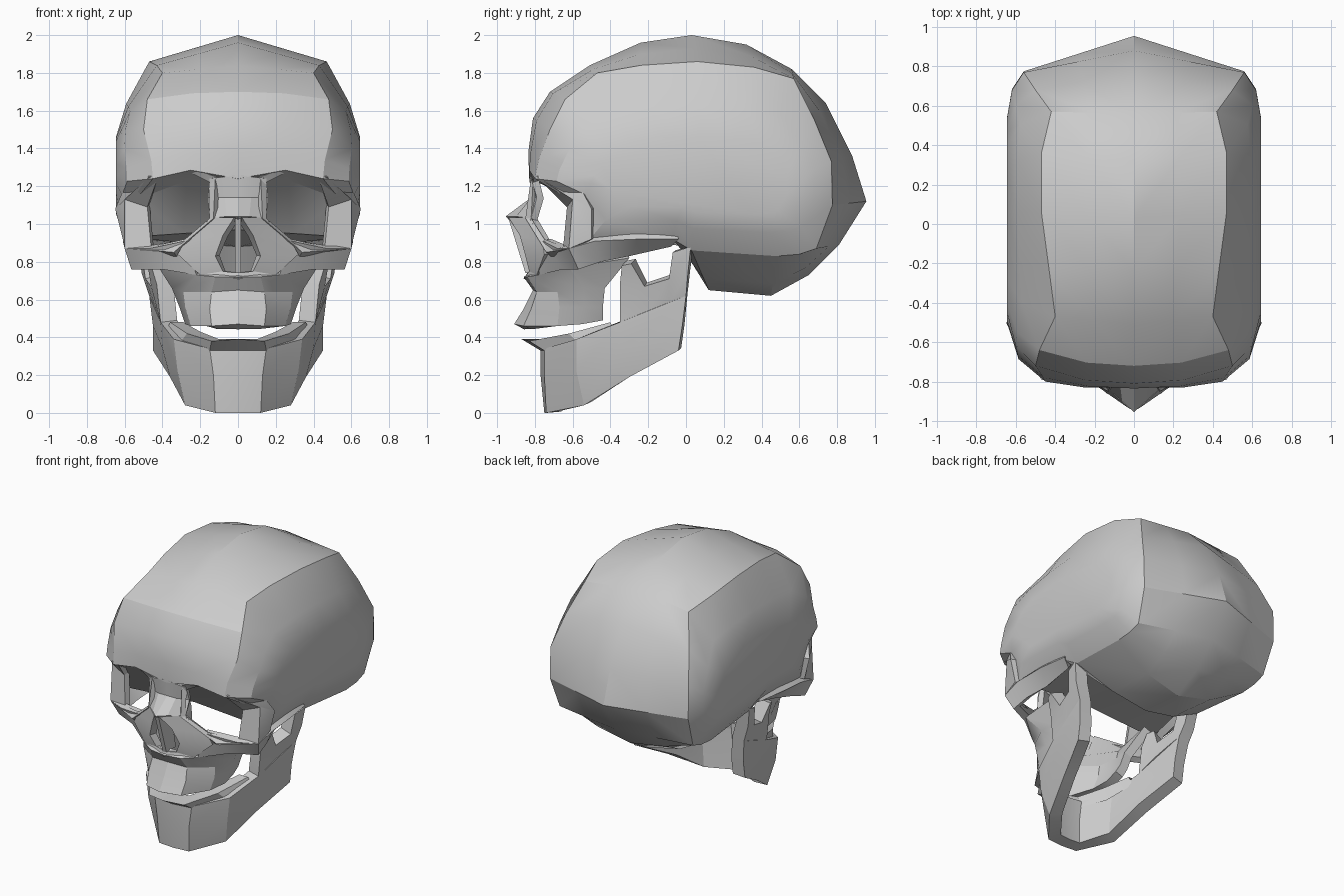
import bpy, bmesh
from math import radians
from mathutils import Vector


def build(name, grids, thick=0.0, cap=None, angle=22):
    """Half model from quad grids (rows of points), mirrored over x=0, optionally thickened."""
    bm = bmesh.new()
    for rows in grids:
        vs = [[bm.verts.new(p) for p in r] for r in rows]
        for r, s in zip(vs, vs[1:]):
            for i in range(len(r) - 1):
                bm.faces.new((r[i], r[i + 1], s[i + 1], s[i]))
    if cap:
        bm.faces.new([bm.verts.new(p) for p in cap])
    bmesh.ops.remove_doubles(bm, verts=bm.verts, dist=0.002)
    bmesh.ops.recalc_face_normals(bm, faces=bm.faces)
    # outward means away from the middle of the head
    bm.normal_update()
    mid = Vector((0, -0.2, 0.8))
    if sum(f.normal.dot(f.calc_center_median() - mid) * f.calc_area() for f in bm.faces) < 0:
        bmesh.ops.reverse_faces(bm, faces=bm.faces)
    me = bpy.data.meshes.new(name)
    bm.to_mesh(me)
    bm.free()
    ob = bpy.data.objects.new(name, me)
    bpy.context.collection.objects.link(ob)
    bpy.ops.object.select_all(action='DESELECT')
    bpy.context.view_layer.objects.active = ob
    ob.select_set(True)
    m = ob.modifiers.new("mirror", 'MIRROR')
    m.use_clip = True
    if thick:
        s = ob.modifiers.new("shell", 'SOLIDIFY')
        s.thickness, s.offset = thick, -1
    for mod in list(ob.modifiers):
        bpy.ops.object.modifier_apply(modifier=mod.name)
    bpy.ops.object.shade_smooth_by_angle(angle=radians(angle))
    return ob


# Cranium: midline profile (y, z) and the crease around the side panel (x, y, z)
mid_line = [(-.83, 1.24), (-.835, 1.38), (-.81, 1.56), (-.72, 1.70), (-.51, 1.84), (-.24, 1.96),
            (.03, 2.0), (.32, 1.95), (.56, 1.82), (.74, 1.64), (.88, 1.36), (.955, 1.12),
            (.81, .89), (.65, .73), (.45, .62), (.12, .65), (.0, .88), (-.5, .97), (-.74, 1.20)]
crease = [(.45, -.80, 1.24), (.46, -.78, 1.34), (.50, -.72, 1.5), (.48, -.64, 1.66), (.40, -.47, 1.80),
          (.43, -.24, 1.84), (.47, .06, 1.86), (.47, .36, 1.83), (.42, .57, 1.77), (.50, .68, 1.55),
          (.56, .77, 1.33), (.56, .775, 1.1), (.54, .69, .87), (.54, .60, .84), (.54, .48, .83),
          (.52, .03, .86), (.55, -.07, .92), (.58, -.5, .93), (.54, -.62, 1.13)]
bulge = [.2] * 4 + [.5] * 8 + [.45, .35, .3, .3] + [.5] * 3


def side_ring(fx, fy, fz):
    return [(x + (.645 - x) * fx, .08 + (y - .08) * fy, 1.2 + (z - 1.2) * fz) for x, y, z in crease]


centre = [(0, y, z) for y, z in mid_line]
between = [(c[0] * .5, m[1] + (c[1] - m[1]) * t, m[2] + (c[2] - m[2]) * t)
           for m, c, t in zip(centre, crease, bulge)]
between[0] = (.25, -.83, 1.285)      # raised brow over the eye socket
between[-1] = (.27, -.73, 1.23)
rings = [centre, between, crease, side_ring(.7, .87, .66), side_ring(1, .66, .4)]
build("cranium", [[r + r[:1] for r in rings]], cap=rings[-1], angle=25)

# Eye socket rims: inner and outer loop
inner = [(.15, -.81, 1.22), (.25, -.80, 1.27), (.43, -.77, 1.23), (.48, -.63, 1.09),
         (.46, -.65, .88), (.28, -.75, .92), (.15, -.82, 1.03)]
outer = [(.12, -.82, 1.25), (.25, -.825, 1.295), (.47, -.79, 1.25), (.60, -.60, 1.13),
         (.60, -.62, .87), (.34, -.74, .85), (.13, -.85, 1.03)]
# flange at the outer side of the socket, joining the brow
flange = [[(.47, -.79, 1.25), (.57, -.60, 1.27)],
          [(.60, -.60, 1.13), (.65, -.50, 1.08)], [(.60, -.62, .87), (.61, -.50, .92)]]
build("eye_socket_rims", [[inner + inner[:1], outer + outer[:1]], flange], .045)

# Nose bridge
build("nose_bridge", [[
    [(0, -.83, 1.26), (.07, -.83, 1.25), (.15, -.82, 1.24)],
    [(0, -.82, 1.14), (.07, -.82, 1.14), (.16, -.79, 1.14)],
    [(0, -.955, 1.04), (.06, -.90, 1.04), (.15, -.82, 1.03)]]], .04)

# Nose opening with its surrounding bone
build("nose_opening", [[
    [(.02, -.94, 1.035), (.08, -.88, .94), (.12, -.85, .83), (.08, -.83, .75), (0, -.84, .74)],
    [(.14, -.83, 1.035), (.28, -.76, .91), (.32, -.75, .84), (.20, -.79, .73), (0, -.86, .71)]]], .05)

# Nose septum: thin plate
build("nose_septum", [[
    [(0, -.94, 1.03), (.015, -.94, 1.03), (.015, -.80, 1.03)],
    [(0, -.85, .74), (.015, -.85, .74), (.015, -.74, .74)]]])

# Upper jaw with tooth ridge, sloping back and up to the skull base
build("upper_jaw", [[
    [(0, -.86, .72), (.12, -.84, .72), (.22, -.78, .73), (.42, -.62, .77), (.40, -.30, .82)],
    [(0, -.81, .65), (.14, -.79, .64), (.29, -.68, .64), (.35, -.54, .66), (.34, -.43, .66)],
    [(0, -.86, .55), (.15, -.82, .55), (.28, -.67, .56), (.31, -.54, .56), (.31, -.44, .56)],
    [(0, -.91, .47), (.14, -.86, .46), (.25, -.68, .46), (.28, -.55, .47), (.27, -.44, .49)]]], .06)

# Cheek bones and arches running back to the cranium, undersides tucked in
build("cheek_arches", [[
    [(.28, -.76, .91), (.47, -.68, .87), (.60, -.62, .87), (.61, -.48, .91), (.60, -.25, .92), (.57, -.04, .92)],
    [(.22, -.78, .73), (.40, -.65, .76), (.565, -.57, .76), (.55, -.45, .80), (.51, -.30, .83), (.50, -.08, .88)]]], .05)

# Lower jaw: body, ramus, coronoid and condyle
body = [
    [(0, -.75, 0), (.12, -.74, 0), (.28, -.54, .04), (.36, -.30, .19), (.45, -.04, .33)],
    [(0, -.77, .20), (.13, -.75, .20), (.32, -.58, .22), (.40, -.35, .34), (.45, -.02, .46)],
    [(0, -.77, .34), (.15, -.75, .34), (.34, -.58, .39), (.41, -.35, .48), (.47, 0, .62)]]
ramus = [
    [(.41, -.35, .48), (.43, -.20, .54), (.45, -.09, .58), (.47, 0, .62)],
    [(.43, -.35, .68), (.46, -.22, .67), (.49, -.09, .71), (.51, .01, .74)]]
coronoid = [[(.43, -.35, .68), (.46, -.22, .67)], [(.46, -.34, .78), (.48, -.29, .79)]]
condyle = [[(.49, -.09, .71), (.51, .01, .74)], [(.51, -.07, .85), (.53, .025, .88)]]
build("lower_jaw", [body, ramus, coronoid, condyle], .09)

# Lower tooth ridge
build("lower_tooth_ridge", [[
    [(0, -.77, .33), (.15, -.75, .33), (.30, -.58, .38), (.38, -.38, .43)],
    [(0, -.87, .39), (.14, -.83, .38), (.27, -.62, .42), (.36, -.40, .48)],
    [(0, -.74, .39), (.10, -.70, .39), (.20, -.56, .43), (.29, -.40, .48)],
    [(0, -.70, .30), (.10, -.67, .30), (.22, -.55, .34), (.31, -.38, .42)]]])
